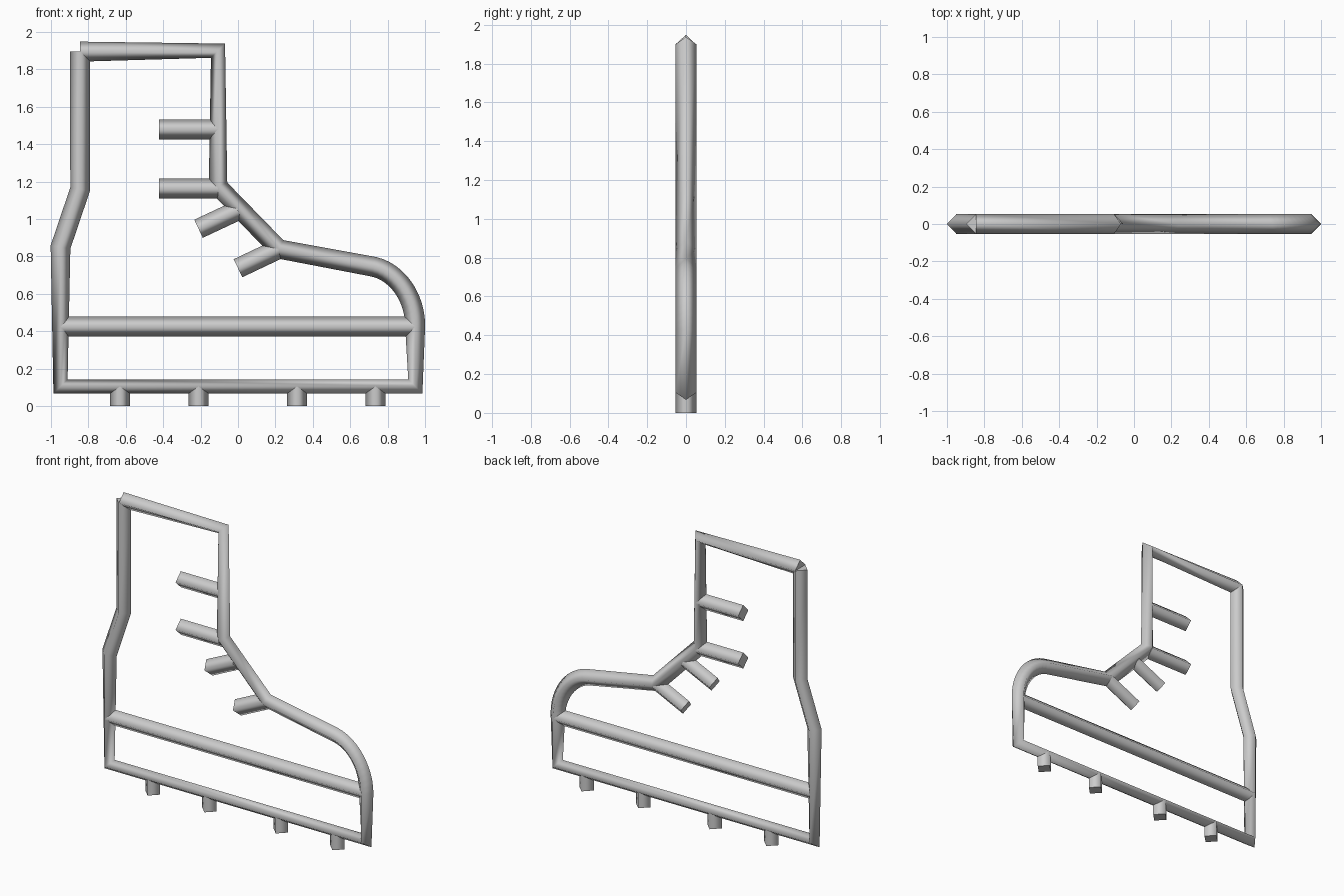
import bpy, bmesh
from mathutils import Vector
from mathutils.geometry import interpolate_bezier

if "Cube" in bpy.data.objects:
    bpy.data.objects.remove(bpy.data.objects["Cube"])

R = 0.0535  # tube radius

grey = bpy.data.materials.new("light_grey")
grey.diffuse_color = (0.6, 0.6, 0.6, 1)
grey.use_nodes = True
grey.node_tree.nodes["Principled BSDF"].inputs["Base Color"].default_value = grey.diffuse_color


def tube(name, points):
    """Sweep a four-sided diamond section along an (x, z) path, with flat end caps."""
    pts = [Vector((x, 0, z)) for x, z in points]
    depth = Vector((0, R, 0))
    bm = bmesh.new()
    rings = []
    for i, p in enumerate(pts):
        before = (p - pts[i - 1]).normalized() if i else Vector()
        after = (pts[i + 1] - p).normalized() if i < len(pts) - 1 else Vector()
        t = (before + after).normalized()
        side = Vector((t.z, 0, -t.x)) * R
        rings.append([bm.verts.new(p + o) for o in (side, depth, -side, -depth)])
    for a, b in zip(rings, rings[1:]):
        for k in range(4):
            j = (k + 1) % 4
            bm.faces.new((a[k], a[j], b[j], b[k])).smooth = True
    for ring in (rings[0], rings[-1]):
        cap = bm.faces.new(ring)
        for e in cap.edges:
            e.smooth = False
    bmesh.ops.recalc_face_normals(bm, faces=bm.faces)
    mesh = bpy.data.meshes.new(name)
    bm.to_mesh(mesh)
    bm.free()
    mesh.materials.append(grey)
    obj = bpy.data.objects.new(name, mesh)
    bpy.context.collection.objects.link(obj)


# Boot outline: down the heel, along the sole, round the toe, up the shin
toe = interpolate_bezier(Vector((0.947, 0.43)), Vector((0.947, 0.583)),
                         Vector((0.85, 0.718)), Vector((0.725, 0.745)), 13)
tube("boot_outline",
     [(-0.844, 1.895), (-0.844, 1.16), (-0.949, 0.85), (-0.949, 0.105), (0.948, 0.105)]
     + [(v[0], v[1]) for v in toe]
     + [(0.217, 0.84), (-0.107, 1.175), (-0.107, 1.9), (-0.844, 1.895)])

# Bar between upper and sole
tube("sole_bar", [(-0.949, 0.425), (0.947, 0.425)])

# Lace bars
laces = [((-0.423, 1.48), (-0.107, 1.48)), ((-0.423, 1.163), (-0.107, 1.163)),
         ((-0.211, 0.948), (0.0, 1.047)), ((0.0, 0.737), (0.217, 0.84))]
for i, ends in enumerate(laces):
    tube(f"lace_bar_{i + 1}", ends)

# Sole studs
for i, x in enumerate((-0.631, -0.211, 0.316, 0.735)):
    tube(f"sole_stud_{i + 1}", [(x, 0), (x, 0.105)])
